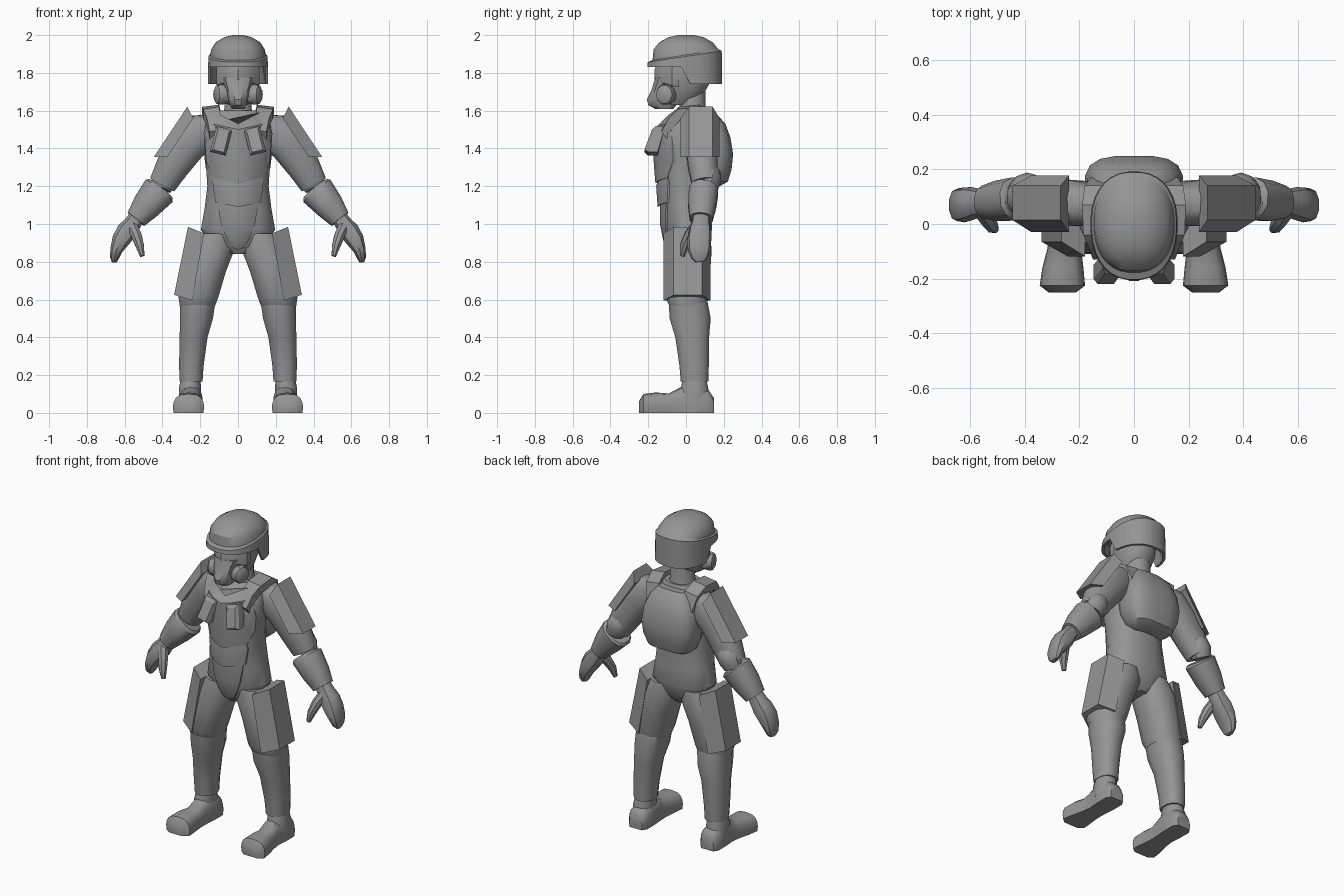
import bpy, bmesh, math
from mathutils import Vector

grey = bpy.data.materials.new("armour grey")
grey.diffuse_color = (0.30, 0.30, 0.30, 1)


def skin(name, rings, mirror=False, angle=35):
    """Closed surface through rings of equal length, capped at both ends."""
    bm = bmesh.new()
    rows = [[bm.verts.new(p) for p in r] for r in rings]
    n = len(rows[0])
    for a, b in zip(rows, rows[1:]):
        for i in range(n):
            j = (i + 1) % n
            bm.faces.new((a[i], a[j], b[j], b[i]))
    bm.faces.new(rows[0][::-1])
    bm.faces.new(rows[-1])
    bmesh.ops.recalc_face_normals(bm, faces=bm.faces)
    me = bpy.data.meshes.new(name)
    bm.to_mesh(me)
    bm.free()
    me.shade_smooth()
    me.set_sharp_from_angle(angle=math.radians(angle))
    me.materials.append(grey)
    ob = bpy.data.objects.new(name, me)
    bpy.context.collection.objects.link(ob)
    if mirror:
        m = ob.modifiers.new("mirror", 'MIRROR')
        m.use_mirror_merge = False
    return ob


def spow(v, e):
    return math.copysign(abs(v) ** e, v)


def tube(name, path, n=12, axis=None, e=1.0, mirror=False, angle=35):
    """path: (x, y, z, radius across, radius along y); rings follow the path or a fixed axis."""
    pts = [Vector(p[:3]) for p in path]
    rings = []
    for i, p in enumerate(path):
        t = Vector(axis) if axis else pts[min(i + 1, len(pts) - 1)] - pts[max(i - 1, 0)]
        t.normalize()
        u = Vector((0, 1, 0)).cross(t).normalized()
        v = t.cross(u)
        ring = []
        for k in range(n):
            a = 2 * math.pi * (k + 0.5) / n
            ring.append(pts[i] + u * p[3] * spow(math.cos(a), e) + v * p[4] * spow(math.sin(a), e))
        rings.append(ring)
    return skin(name, rings, mirror, angle)


def plate(name, rows, d=0.035):
    """Curved front plate. rows: (z centre, z edge, half width, y centre, y edge)."""
    ts = [-1, -0.75, -0.4, 0, 0.4, 0.75, 1]
    rings = []
    for zc, ze, w, yc, ye in rows:
        f = [Vector((w * t, yc + (ye - yc) * t * t, zc + (ze - zc) * abs(t))) for t in ts]
        b = [p * 1 + Vector((0, d, 0)) for p in reversed(f)]
        rings.append(f + b)
    return skin(name, rings, angle=30)


def slab(name, top, top_in, bottom, bottom_in, section):
    """Chamfered side pad: section (depth, y) swept from top to bottom, points are (x, z)."""
    rings = []
    for p, q in ((top, top_in), (bottom, bottom_in)):
        rings.append([(p[0] + q[0] * k, y, p[1] + q[1] * k) for k, y in section])
    return skin(name, rings, mirror=True, angle=15)


Z = (0, 0, 1)

# Body
tube("torso", [(0, .01, .84, .05, .07), (0, .01, .88, .14, .10), (0, .015, .97, .20, .125),
               (0, .01, 1.08, .18, .125), (0, .0, 1.2, .165, .13), (0, -.01, 1.35, .175, .14),
               (0, -.01, 1.48, .185, .14), (0, .02, 1.56, .165, .11), (0, .03, 1.60, .11, .085)],
     16, Z, .85)
tube("neck", [(0, .035, 1.56, .09, .085), (0, .035, 1.61, .075, .07), (0, .03, 1.75, .075, .075)], 12, Z)

# Legs and boots
tube("thigh", [(.11, .015, .95, .09, .11), (.135, .015, .87, .122, .125), (.175, .01, .75, .115, .122),
               (.21, .005, .61, .108, .118), (.215, .01, .565, .096, .10)], 12, Z, .85, True)
tube("shin", [(.213, .01, .60, .098, .105), (.22, .022, .5, .09, .112), (.235, .033, .4, .076, .092),
              (.247, .043, .25, .067, .08), (.248, .045, .165, .062, .075)], 12, Z, .85, True)
tube("ankle", [(.25, .045, .18, .054, .064), (.255, .045, .13, .06, .075), (.255, .045, .05, .06, .08)],
     12, Z, .9, True)
boot = []
for y, x, w, h in [(.147, .25, .045, .08), (.12, .25, .064, .12), (.04, .25, .064, .15), (-.03, .25, .058, .135),
                   (-.09, .255, .062, .103), (-.16, .26, .075, .108), (-.225, .262, .083, .10), (-.25, .262, .05, .06)]:
    arch = [(x + w * spow(math.cos(a), .6), y, h * (.3 + .7 * math.sin(a)))
            for a in (math.pi * k / 8 for k in range(9))]
    boot.append([(x + w * .95, y, 0)] + arch + [(x - w * .95, y, 0)])
skin("boot", boot, True, 40)

# Arms and hands
tube("upper_arm", [(.13, .07, 1.53, .06, .07), (.2, .075, 1.485, .112, .085), (.27, .08, 1.42, .105, .085),
                   (.35, .09, 1.30, .09, .08), (.40, .1, 1.21, .075, .07)], 12, None, .85, True)
tube("elbow", [(.355, .115, 1.31, .035, .035), (.37, .12, 1.275, .065, .062), (.39, .122, 1.235, .07, .066),
               (.41, .115, 1.19, .06, .055)], 10, None, 1, True)
tube("forearm", [(.41, .095, 1.185, .082, .07), (.418, .093, 1.175, .095, .08), (.485, .085, 1.095, .08, .076),
                 (.54, .08, 1.025, .058, .062)], 12, None, .85, True)
tube("hand", [(.53, .08, 1.045, .042, .045), (.56, .078, 1.0, .048, .05), (.59, .075, .96, .056, .06),
              (.62, .07, .915, .05, .064), (.645, .07, .86, .034, .06), (.654, .072, .82, .024, .045),
              (.655, .075, .80, .014, .025)], 10, None, .85, True)
tube("thumb", [(.56, .055, .985, .032, .035), (.538, .02, .94, .03, .032), (.52, -.008, .885, .024, .026),
               (.507, -.02, .83, .013, .014)], 8, None, 1, True)

# Side armour
slab("shoulder_plate", (.268, 1.622), (-.03, -.062), (.445, 1.355), (-.07, 0),
     [(1, -.03), (0, .015), (0, .14), (1, .178)])
slab("thigh_pad", (.265, .985), (-.085, -.035), (.338, .625), (-.095, -.03),
     [(1, -.118), (0, -.065), (0, .085), (1, .13)])

# Front armour
plate("chest_plate", [(1.53, 1.59, .115, -.125, -.075), (1.50, 1.535, .155, -.172, -.085),
                      (1.40, 1.42, .175, -.174, -.07), (1.31, 1.33, .168, -.17, -.07),
                      (1.215, 1.245, .13, -.162, -.1)], .05)
plate("belly_plate", [(1.23, 1.26, .125, -.15, -.1), (1.20, 1.22, .135, -.158, -.095),
                      (1.09, 1.115, .12, -.15, -.1)])
plate("pelvis_plate", [(1.105, 1.12, .11, -.138, -.105), (1.0, 1.0, .09, -.138, -.11),
                       (.90, .92, .06, -.118, -.105), (.865, .875, .035, -.098, -.092)])

# Chest pouches, leaning toward the middle at the top
tilt = math.radians(14)
pouch = []
for y, w, h in ((-.13, .043, .07), (-.18, .043, .07), (-.2, .03, .055)):
    pouch.append([(.09 + sx * w * math.cos(tilt) - sz * h * math.sin(tilt), y + .02 * sz,
                   1.44 + sx * w * math.sin(tilt) + sz * h * math.cos(tilt))
                  for sx, sz in ((-1, -1), (1, -1), (1, 1), (-1, 1))])
skin("chest_pouch", pouch, True, 15)

# Shoulder straps
strap = []
for y, z, x0, x1 in ((-.13, 1.5, .09, .15), (-.09, 1.575, .095, .165), (-.04, 1.62, .10, .185),
                     (.07, 1.632, .10, .19), (.14, 1.59, .09, .18), (.17, 1.5, .08, .16)):
    strap.append([(x0, y, z), (x1, y, z - .012), (x1, y * .8 + .01, z - .06), (x0, y * .8 + .01, z - .06)])
skin("shoulder_strap", strap, True, 30)

# Backpack
tube("backpack", [(0, .13, 1.195, .10, .04), (0, .135, 1.225, .145, .088), (0, .135, 1.29, .172, .108),
                  (0, .135, 1.37, .182, .116), (0, .13, 1.46, .172, .106), (0, .12, 1.53, .14, .09),
                  (0, .11, 1.58, .10, .055)], 16, Z, .65)

# Head with breathing mask
tube("head", [(0, -.03, 1.63, .05, .07), (0, -.01, 1.68, .09, .10), (0, -.005, 1.75, .108, .135),
              (0, 0, 1.85, .115, .15), (0, 0, 1.9, .10, .13)], 16, Z, .9)
plate("goggles", [(1.84, 1.84, .11, -.155, -.07), (1.815, 1.815, .115, -.168, -.075),
                  (1.765, 1.74, .114, -.168, -.075), (1.755, 1.725, .108, -.155, -.07)])
tube("mask", [(0, -.115, 1.61, .036, .05), (0, -.125, 1.63, .045, .077), (0, -.12, 1.66, .052, .09),
              (0, -.10, 1.71, .068, .085), (0, -.08, 1.775, .09, .085)], 12, Z, .8)
tube("mask_filter", [(.055, -.095, 1.685, .05, .05), (.095, -.11, 1.685, .056, .052),
                     (.112, -.116, 1.685, .05, .046), (.12, -.119, 1.685, .034, .032)], 10, None, 1, True)

# Helmet: low rim at the back and sides, raised brim at the front
N = 32
helmet = []
for rx, ry, kind in ((.128, .155, 1.86), (.145, .175, "rim"), (.160, .192, "rim"), (.156, .19, "ridge"),
                     (.147, .178, "step"), (.142, .172, 1.925), (.118, .142, 1.962),
                     (.075, .095, 1.988), (.03, .045, 2.0)):
    ring = []
    for k in range(N):
        a = 2 * math.pi * (k + .5) / N
        c, s = math.cos(a), math.sin(a)
        x, y = rx * spow(c, .85), ry * spow(s, .9)
        ridge = 1.887 + .03 * y / .19
        if kind == "rim":
            z = 1.74 if y > -.005 else 1.832
        elif kind == "ridge":
            z = ridge
        elif kind == "step":
            z = ridge + .008
        else:
            z = kind
        if kind in ("rim", "ridge") and y < 0:
            y *= 1.07
        ring.append((x, y, z))
    helmet.append(ring)
skin("helmet", helmet, angle=32)
